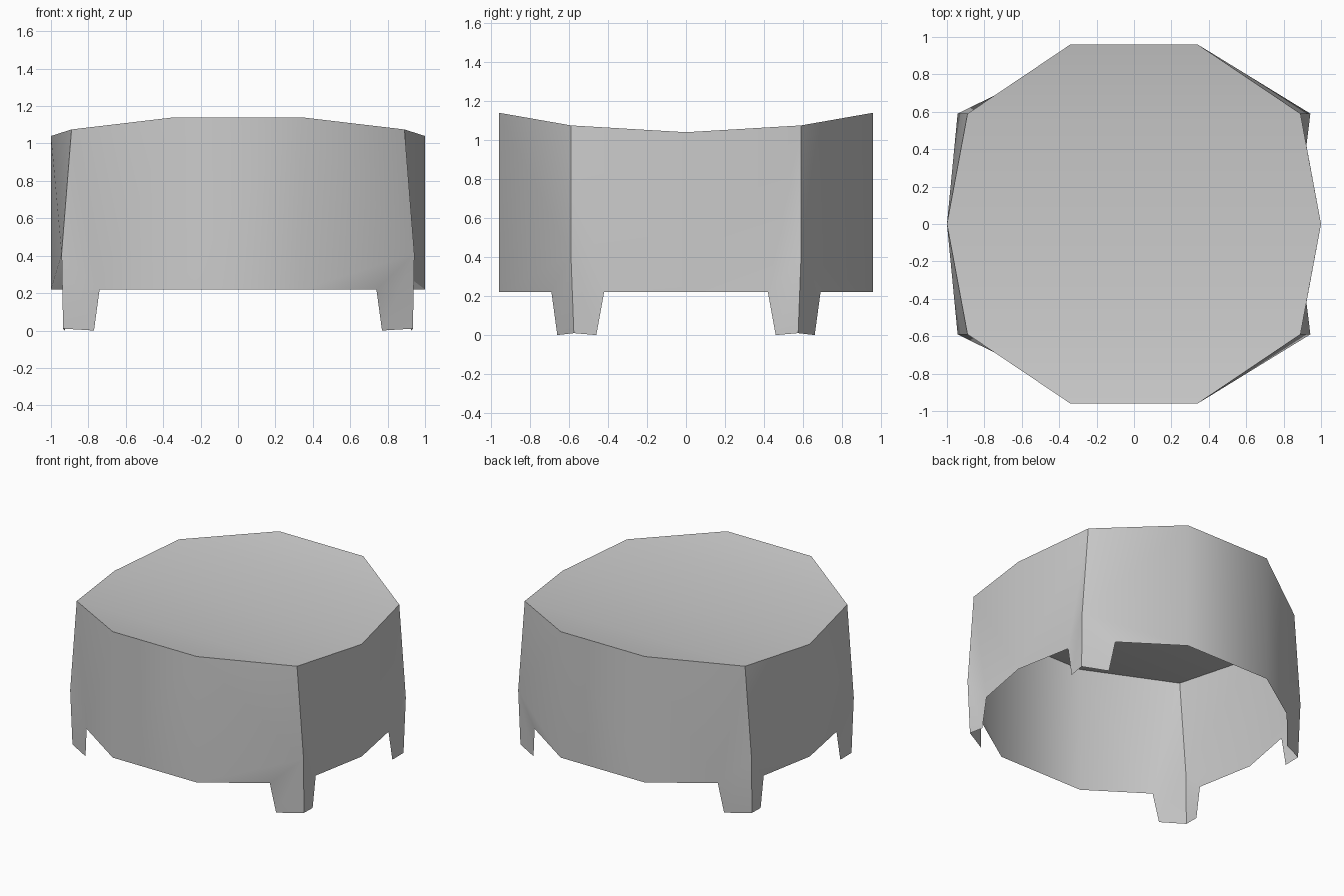
import bpy, bmesh, math

if "Cube" in bpy.data.objects:
    bpy.data.objects.remove(bpy.data.objects["Cube"])

LOW = 0.22                                   # height of the wall's lower rim
# Top outline for one quarter (mirrored with signs)
T_FRONT, T_CORNER, T_SIDE = (0.34, 0.96, 1.14), (0.89, 0.59, 1.075), (1.0, 0.0, 1.04)
B_FRONT, B_SIDE = (0.34, 0.96, LOW), (1.0, 0.0, LOW)
# Leg points: ridge start, joints with the rim, foot
RIDGE = (0.943, 0.59, 0.41)
RIM_A, RIM_B = (0.74, 0.69, LOW), (0.922, 0.42, LOW)
FOOT_A, FOOT_C, FOOT_B = (0.77, 0.66, 0.0), (0.935, 0.575, 0.01), (0.925, 0.46, 0.0)

bm = bmesh.new()


def face(points, sx=1, sy=1):
    """Add a face from quarter points, mirrored by the given signs."""
    pts = [(x * sx, y * sy, z) for x, y, z in points]
    f = bm.faces.new([bm.verts.new(p) for p in pts])
    f.smooth = True


def flip(p):
    return (-p[0], p[1], p[2])


for sy in (1, -1):
    # Dished top, in strips across x
    face([T_FRONT, T_CORNER, flip(T_CORNER), flip(T_FRONT)], 1, sy)
    face([T_CORNER, T_SIDE, flip(T_SIDE), flip(T_CORNER)], 1, sy)
    # Flat front and back panels
    face([T_FRONT, flip(T_FRONT), flip(B_FRONT), B_FRONT], 1, sy)
    for sx in (1, -1):
        # Diagonal and side panels, folded differently on each side
        if sx > 0:
            panels = [(T_FRONT, T_CORNER, RIDGE), (T_FRONT, RIDGE, B_FRONT),
                      (RIDGE, RIM_A, B_FRONT),
                      (T_CORNER, RIM_B, RIDGE), (T_CORNER, T_SIDE, B_SIDE, RIM_B)]
        else:
            panels = [(T_CORNER, RIDGE, RIM_A), (T_FRONT, T_CORNER, RIM_A, B_FRONT),
                      (T_CORNER, T_SIDE, RIDGE), (T_SIDE, B_SIDE, RIDGE),
                      (RIDGE, B_SIDE, RIM_B)]
        # Folded-plate leg
        legs = [(RIDGE, RIM_A, FOOT_A), (RIDGE, FOOT_A, FOOT_C),
                (RIDGE, FOOT_C, FOOT_B), (RIDGE, FOOT_B, RIM_B)]
        for p in panels + legs:
            face(p, sx, sy)

bmesh.ops.remove_doubles(bm, verts=bm.verts[:], dist=0.001)
bmesh.ops.recalc_face_normals(bm, faces=bm.faces[:])
# Make sure the top faces up
if sum(f.normal.z * f.calc_area() for f in bm.faces) < 0:
    bmesh.ops.reverse_faces(bm, faces=bm.faces[:])

mesh = bpy.data.meshes.new("drum_shell_with_legs")
bm.to_mesh(mesh)
bm.free()
shell = bpy.data.objects.new("drum_shell_with_legs", mesh)
bpy.context.collection.objects.link(shell)

grey = bpy.data.materials.new("light grey")
grey.diffuse_color = (0.6, 0.6, 0.6, 1)
grey.use_nodes = True
grey.node_tree.nodes["Principled BSDF"].inputs["Base Color"].default_value = grey.diffuse_color
mesh.materials.append(grey)

bpy.context.view_layer.objects.active = shell
shell.select_set(True)
bpy.ops.object.shade_smooth_by_angle(angle=math.radians(40))
